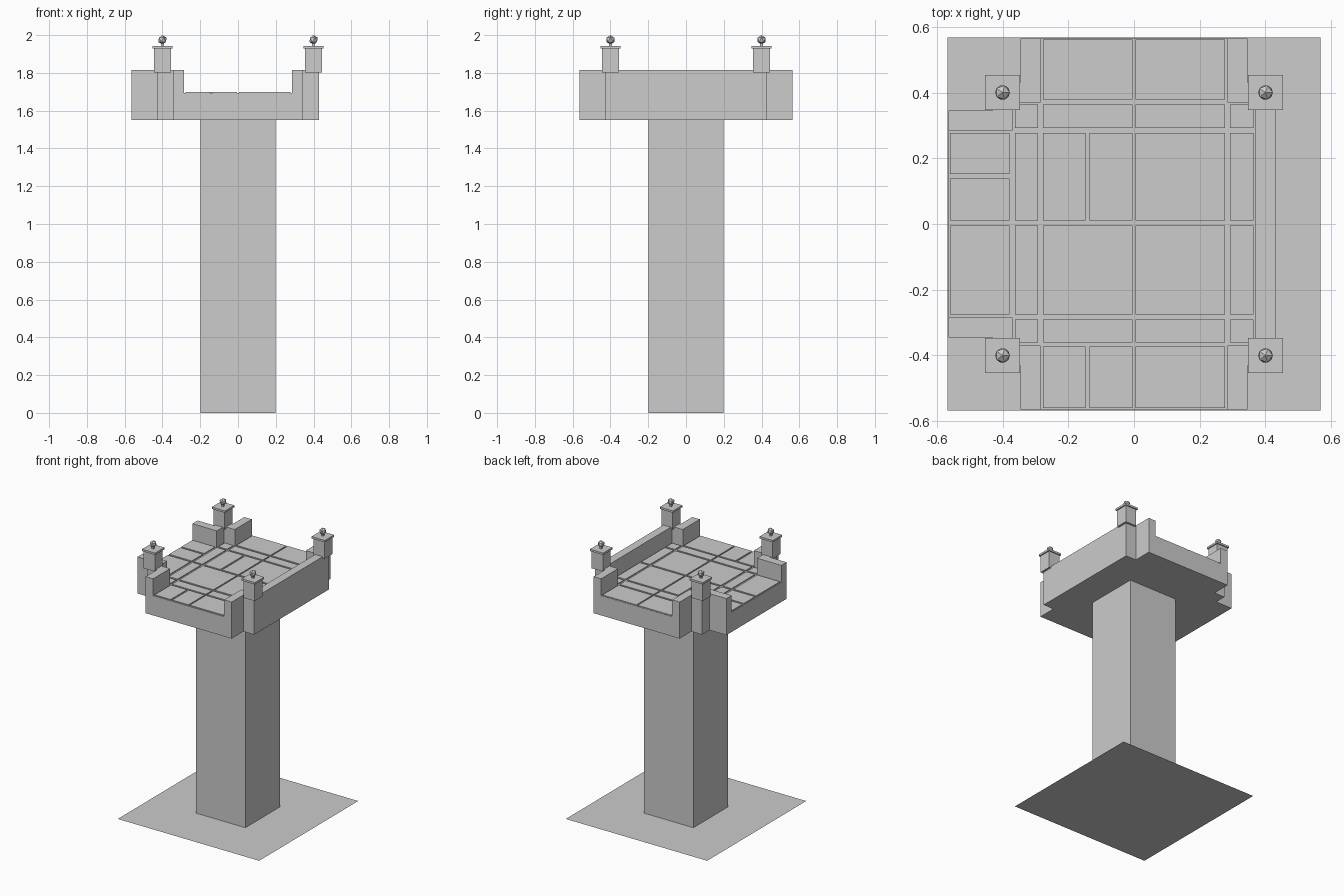
import bpy, bmesh
from mathutils import Matrix

cube = bpy.data.objects.get("Cube")
if cube:
    bpy.data.objects.remove(cube, do_unlink=True)

stone = bpy.data.materials.new("grey_stone")
stone.use_nodes = True
GREY = (0.604, 0.604, 0.604, 1)
stone.diffuse_color = GREY
stone.node_tree.nodes["Principled BSDF"].inputs["Base Color"].default_value = GREY

BASE, DECK, FLOOR, RIM = 1.55, 1.693, 1.70, 1.815
END, SIDE, CORNER, THICK = 0.565, 0.345, 0.43, 0.06
IN_SIDE, IN_CORNER = SIDE - THICK, CORNER - THICK


def finish(name, bm):
    bmesh.ops.recalc_face_normals(bm, faces=bm.faces)
    mesh = bpy.data.meshes.new(name)
    bm.to_mesh(mesh)
    bm.free()
    mesh.materials.append(stone)
    obj = bpy.data.objects.new(name, mesh)
    bpy.context.collection.objects.link(obj)
    return obj


def add_box(bm, x0, x1, y0, y1, z0, z1):
    m = Matrix.Translation(((x0 + x1) / 2, (y0 + y1) / 2, (z0 + z1) / 2))
    bmesh.ops.create_cube(bm, size=1, matrix=m @ Matrix.Diagonal((x1 - x0, y1 - y0, z1 - z0, 1)))


def prism(name, outline, z0, z1):
    bm = bmesh.new()
    face = bm.faces.new([bm.verts.new((x, y, z0)) for x, y in outline])
    top = bmesh.ops.extrude_face_region(bm, geom=[face])["geom"]
    verts = [v for v in top if isinstance(v, bmesh.types.BMVert)]
    bmesh.ops.translate(bm, verts=verts, vec=(0, 0, z1 - z0))
    return finish(name, bm)


def mirror_y(points):
    return [(x, -y) for x, y in reversed(points)]


# Ground sheet
bm = bmesh.new()
bmesh.ops.create_grid(bm, x_segments=1, y_segments=1, size=0.567)
finish("ground_sheet", bm)

# Square tower shaft
bm = bmesh.new()
add_box(bm, -0.198, 0.198, -0.198, 0.198, 0, BASE)
finish("tower_shaft", bm)

# Platform with arms to the front, back and right
half = [(CORNER, CORNER), (SIDE, CORNER), (SIDE, END), (-SIDE, END),
        (-SIDE, CORNER), (-CORNER, CORNER), (-CORNER, SIDE), (-END, SIDE)]
prism("platform", half + mirror_y(half), BASE, DECK)

# Parapets
outer = [(CORNER, CORNER), (SIDE, CORNER), (SIDE, END)]
inner = [(IN_SIDE, END), (IN_SIDE, IN_CORNER), (IN_CORNER, IN_CORNER)]
right = outer + inner
prism("closed_parapet", right + mirror_y(right), DECK, RIM)

step = [(-SIDE, END), (-SIDE, CORNER), (-CORNER, CORNER), (-CORNER, SIDE), (-END, SIDE),
        (-END, IN_SIDE), (-IN_CORNER, IN_SIDE), (-IN_CORNER, IN_CORNER),
        (-IN_SIDE, IN_CORNER), (-IN_SIDE, END)]
prism("back_corner_parapet", step, DECK, RIM)
prism("front_corner_parapet", mirror_y(step), DECK, RIM)

# Floor slabs: wide ones may be split in two
A, B, C, D, E = (-0.56, -0.378), (-0.362, -0.292), (-0.277, -0.005), (0.005, 0.277), (0.292, 0.363)
C1, C2 = (C[0], -0.148), (-0.135, C[1])
rows = [
    ((0.378, 0.562), [C, D]),
    ((0.292, 0.363), [B, C, D, E]),
    ((0.01, 0.277), [B, C1, C2, D, E]),
    ((0.152, 0.277), [A]),
    ((0.01, 0.138), [A]),
    ((-0.275, -0.005), [A, B, C, D, E]),
    ((-0.36, -0.29), [B, C, D, E]),
    ((-0.56, -0.373), [C1, C2, D]),
]
bm = bmesh.new()
for (y0, y1), columns in rows:
    for x0, x1 in columns:
        add_box(bm, x0, x1, y0, y1, DECK, FLOOR)
finish("floor_slabs", bm)

# Corner posts with cap, neck and faceted ball
for depth, sy in (("front", -1), ("back", 1)):
    for side, sx in (("right", -1), ("left", 1)):
        x, y = 0.4 * sx, 0.4 * sy
        bm = bmesh.new()
        for r, z0, z1 in ((0.045, 1.803, 1.928), (0.053, 1.928, 1.942), (0.007, 1.942, 1.958)):
            add_box(bm, x - r, x + r, y - r, y + r, z0, z1)
        finish(f"{depth}_{side}_post", bm)
        bm = bmesh.new()
        bmesh.ops.create_icosphere(bm, subdivisions=1, radius=0.025,
                                   matrix=Matrix.Translation((x, y, 1.975)))
        finish(f"{depth}_{side}_ball", bm)
